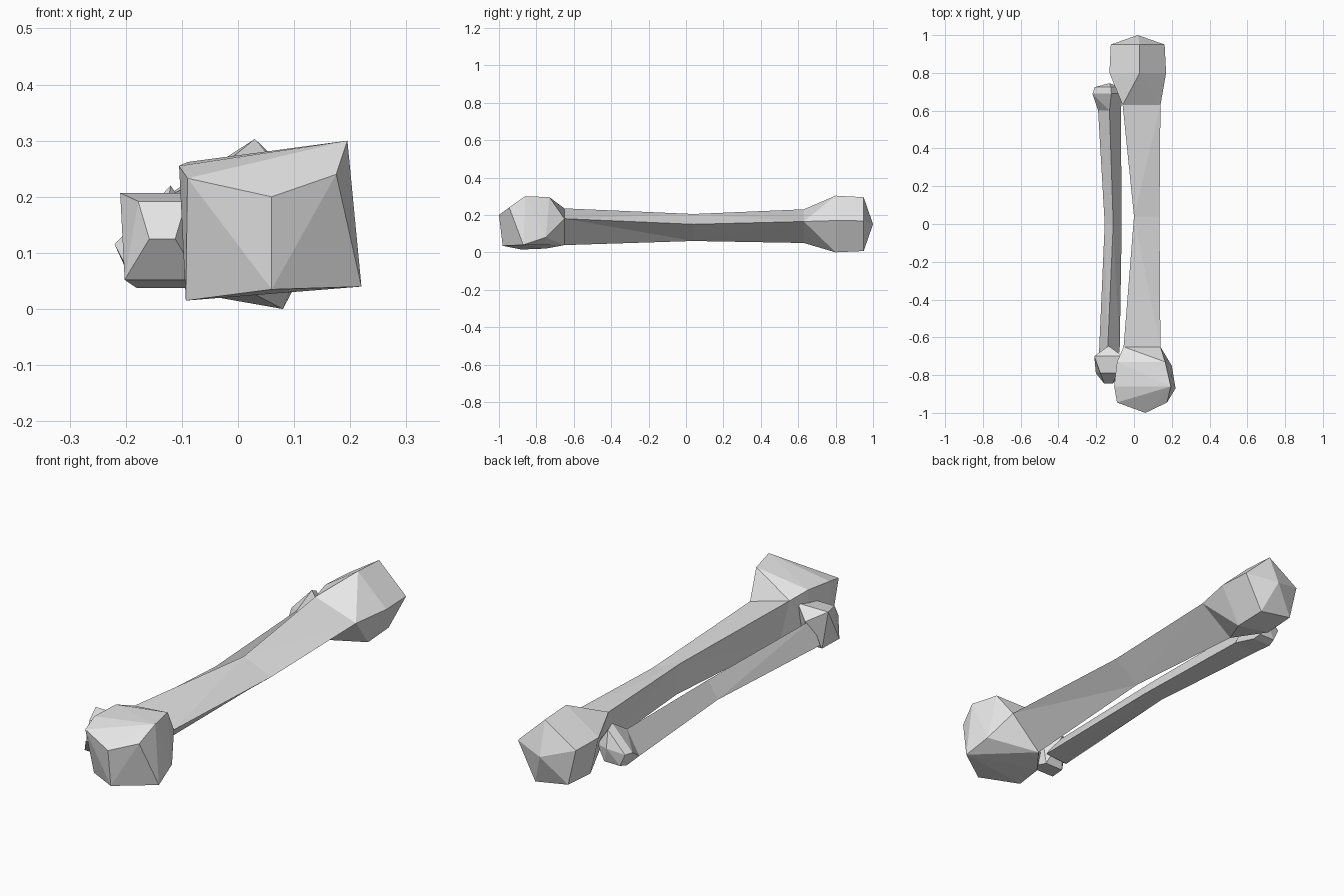
import bpy
import bmesh
from mathutils import Vector

cube = bpy.data.objects.get("Cube")
if cube:
    bpy.data.objects.remove(cube, do_unlink=True)

# One bone-coloured material
bone = bpy.data.materials.new("pale_bone")
bone.use_nodes = True
colour = (0.8, 0.8, 0.8, 1)
bone.diffuse_color = colour
bone.node_tree.nodes["Principled BSDF"].inputs["Base Color"].default_value = colour


def finish(name, bm):
    """Turn a bmesh into a flat-shaded object."""
    bmesh.ops.recalc_face_normals(bm, faces=bm.faces[:])
    mesh = bpy.data.meshes.new(name)
    bm.to_mesh(mesh)
    bm.free()
    mesh.materials.append(bone)
    obj = bpy.data.objects.new(name, mesh)
    bpy.context.collection.objects.link(obj)
    return obj


def triangle(y, left, right):
    """Equilateral cross-section from two (x, z) corners."""
    a, b = Vector(left), Vector(right)
    d = b - a
    c = (a + b) / 2 + Vector((d.y, -d.x)) * 0.866
    return ring(y, (a, b, c))


def ring(y, section):
    return [Vector((x, y, z)) for x, z in section]


def shrink(points, y, factor):
    """Copy a ring to another y, scaled about its centre."""
    centre = sum(points, Vector()) / len(points)
    copies = [centre + (p - centre) * factor for p in points]
    return [Vector((p.x, y, p.z)) for p in copies]


def shaft(name, sections):
    """Skin consecutive triangular sections into a three-sided shaft."""
    bm = bmesh.new()
    loops = [[bm.verts.new(p) for p in s] for s in sections]
    for near, far in zip(loops, loops[1:]):
        for i in range(len(near)):
            j = (i + 1) % len(near)
            bm.faces.new((near[i], near[j], far[j], far[i]))
    for cap in (loops[0], loops[-1]):
        bm.faces.new(cap)
    bmesh.ops.triangulate(bm, faces=bm.faces[:])
    return finish(name, bm)


def knob(name, points):
    """Faceted joint end wrapped around a few corner points."""
    bm = bmesh.new()
    for p in points:
        bm.verts.new(p)
    result = bmesh.ops.convex_hull(bm, input=bm.verts[:])
    loose = [v for v in bm.verts if not v.link_faces]
    bmesh.ops.delete(bm, geom=loose, context='VERTS')
    return finish(name, bm)


# Thick bone shaft
thick = [
    triangle(-0.65, (-0.055, 0.235), (0.14, 0.18)),
    triangle(0.04, (0, 0.205), (0.135, 0.15)),
    triangle(0.63, (-0.06, 0.23), (0.14, 0.165)),
]
thick[-1][-1].z = 0.05
shaft("thick_bone_shaft", thick)

# Thick bone front joint: blocky, with a ridge down the front
front_corners = [
    (0.06, -1, 0.2), (0.06, -0.98, 0.035),
    (-0.09, -0.945, 0.233), (-0.093, -0.88, 0.015),
    (0.175, -0.945, 0.24), (0.195, -0.86, 0.3), (0.22, -0.87, 0.04),
    (-0.105, -0.86, 0.255), (-0.09, -0.73, 0.262),
    (0.165, -0.73, 0.295), (0.2, -0.75, 0.08), (-0.08, -0.75, 0.02),
]
knob("thick_bone_front_joint", front_corners + thick[0])

# Thick bone back joint: five-sided with a pointed end
pentagon = ring(0.8, [(0.03, 0.303), (0.17, 0.17), (0.08, 0), (-0.09, 0.03), (-0.13, 0.2)])
knob("thick_bone_back_joint",
     thick[-1] + pentagon + shrink(pentagon, 0.95, 0.95) + [(0.02, 1, 0.15)])

# Thin bone shaft
thin = [
    triangle(-0.68, (-0.185, 0.06), (-0.14, 0.16)),
    triangle(0, (-0.155, 0.069), (-0.11, 0.147)),
    triangle(0.6, (-0.19, 0.058), (-0.13, 0.162)),
]
shaft("thin_bone_shaft", thin)

# Thin bone front joint: left corners mirrored about its own middle
side_corners = [
    (-0.21, -0.7, 0.207), (-0.178, -0.79, 0.192), (-0.158, -0.845, 0.125),
    (-0.202, -0.79, 0.052), (-0.18, -0.7, 0.037),
]
middle = -0.135
mirrored = [(middle * 2 - x, y, z) for x, y, z in side_corners]
knob("thin_bone_front_joint",
     side_corners + mirrored + [(middle, -0.645, 0.165)])

# Thin bone back joint: small five-sided knob with a blunt end
small = ring(0.69, [(-0.12, 0.22), (-0.06, 0.13), (-0.1, 0.05), (-0.19, 0.05), (-0.22, 0.115)])
knob("thin_bone_back_joint",
     thin[-1] + small + shrink(small, 0.725, 0.85) + [(-0.13, 0.745, 0.13)])
